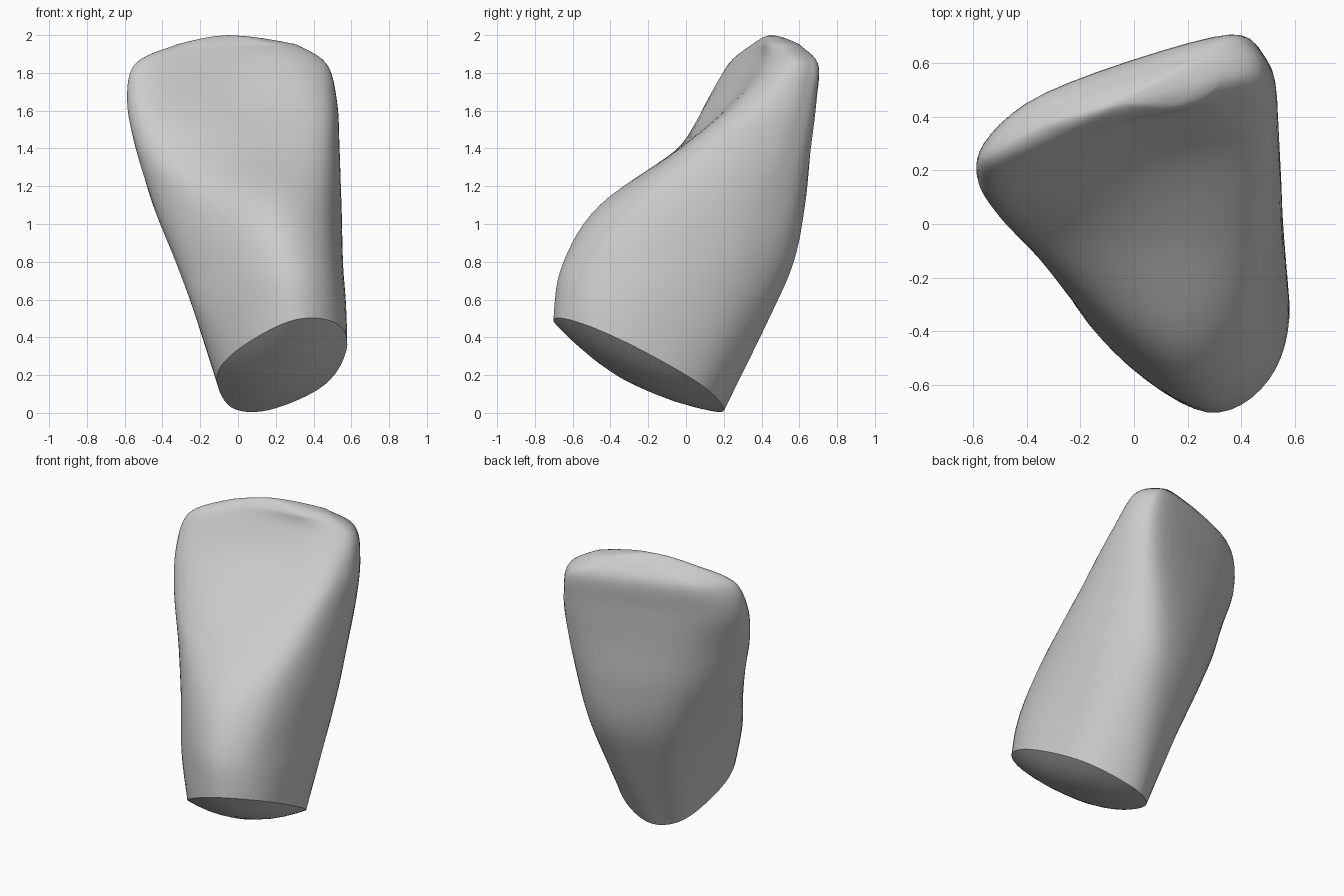
import bpy, bmesh
from mathutils import Vector

cube = bpy.data.objects.get("Cube")
if cube:
    bpy.data.objects.remove(cube, do_unlink=True)

# Cross-sections by height; points run left, front, right, back (every 45 degrees)
SECTIONS = [
    (-.05, [(-.04, -.3), (.08, -.57), (.31, -.71), (.52, -.6), (.585, -.33), (.44, .01), (.15, .17), (-.02, .04)]),
    (.5, [(-.22, -.2), (-.06, -.49), (.27, -.7), (.5, -.58), (.575, -.27), (.48, .22), (.23, .44), (-.12, .28)]),
    (.8, [(-.33, -.05), (-.14, -.39), (.22, -.645), (.475, -.51), (.555, -.12), (.5, .32), (.27, .57), (-.18, .4)]),
    (1.1, [(-.45, .08), (-.26, -.22), (.15, -.455), (.44, -.32), (.545, .05), (.5, .43), (.3, .63), (-.24, .45)]),
    (1.4, [(-.535, .17), (-.42, -.02), (.08, -.04), (.42, .01), (.53, .24), (.505, .54), (.32, .66), (-.29, .46)]),
    (1.65, [(-.575, .26), (-.49, .11), (.02, .23), (.4, .28), (.515, .42), (.495, .61), (.32, .685), (-.33, .47)]),
    (1.85, [(-.535, .29), (-.45, .23), (0, .36), (.31, .43), (.46, .53), (.43, .65), (.28, .69), (-.32, .49)]),
    (1.95, [(-.32, .38), (-.25, .35), (0, .4), (.2, .44), (.31, .53), (.25, .6), (.12, .58), (-.15, .49)]),
]
APEX = Vector((-.05, .45, 2))
CUT_NORMAL = Vector((.25, -.49, -1)).normalized()
DOME = .09
STEPS = 6


def spline(pts, closed):
    """Smooth curve through the points."""
    n = len(pts)
    pick = (lambda i: pts[i % n]) if closed else (lambda i: pts[max(0, min(n - 1, i))])
    out = []
    for i in range(n if closed else n - 1):
        a, b, c, d = (pick(i + k) for k in (-1, 0, 1, 2))
        for s in range(STEPS):
            t = s / STEPS
            out.append(b + (c - a) * t / 2 + (a * 2 - b * 5 + c * 4 - d) * t ** 2 / 2
                       + (b * 3 - a - c * 3 + d) * t ** 3 / 2)
    if not closed:
        out.append(pts[-1])
    return out


def bridge(bm, lower, upper):
    """Band of quads between two closed rings."""
    for i in range(len(lower)):
        k = (i + 1) % len(lower)
        bm.faces.new((lower[i], lower[k], upper[k], upper[i]))


def close_ring(bm, ring, tip):
    """Fan from a ring to its tip."""
    for i in range(len(ring)):
        bm.faces.new((ring[i], ring[(i + 1) % len(ring)], tip))


# Skin the sections into rings, rounding off to the biting edge
loops = [spline([Vector((x, y, z)) for x, y in pts], True) for z, pts in SECTIONS]
columns = [spline(list(col), False) for col in zip(*loops)]
for col in columns:
    top = col[-1]
    for r in (.8, .5, .25):
        p = APEX.lerp(top, r)
        p.z = APEX.z - (APEX.z - top.z) * r ** 1.6
        col.append(p)
bm = bmesh.new()
rings = [[bm.verts.new(p) for p in ring] for ring in zip(*columns)]
for lower, upper in zip(rings, rings[1:]):
    bridge(bm, lower, upper)
close_ring(bm, rings[-1], bm.verts.new(APEX))

# Slanted cut across the neck
cut = bmesh.ops.bisect_plane(bm, geom=bm.verts[:] + bm.edges[:] + bm.faces[:], dist=.0001,
                             plane_co=(.08, .19, 0), plane_no=-CUT_NORMAL, clear_inner=True)
rim = [e for e in cut["geom_cut"] if isinstance(e, bmesh.types.BMEdge)]

# Shallow dome closing the cut
cap = bmesh.ops.contextual_create(bm, geom=rim)["faces"][0]
edge_ring = list(cap.verts)
centre = cap.calc_center_median()
bm.faces.remove(cap)
dome = [edge_ring]
for r in (.85, .65, .45, .2):
    lift = CUT_NORMAL * DOME * (1 - r * r)
    dome.append([bm.verts.new(centre.lerp(v.co, r) + lift) for v in edge_ring])
    bridge(bm, dome[-2], dome[-1])
close_ring(bm, dome[-1], bm.verts.new(centre + CUT_NORMAL * DOME))
bmesh.ops.recalc_face_normals(bm, faces=bm.faces[:])

mesh = bpy.data.meshes.new("tooth_crown")
bm.to_mesh(mesh)
bm.free()
crown = bpy.data.objects.new("tooth_crown", mesh)
bpy.context.collection.objects.link(crown)

# Plain grey surface
grey = bpy.data.materials.new("light grey")
grey.use_nodes = True
grey.diffuse_color = (.6, .6, .6, 1)
grey.node_tree.nodes["Principled BSDF"].inputs["Base Color"].default_value = (.6, .6, .6, 1)
mesh.materials.append(grey)

bpy.context.view_layer.objects.active = crown
crown.select_set(True)
bpy.ops.object.shade_smooth_by_angle(angle=.7)
